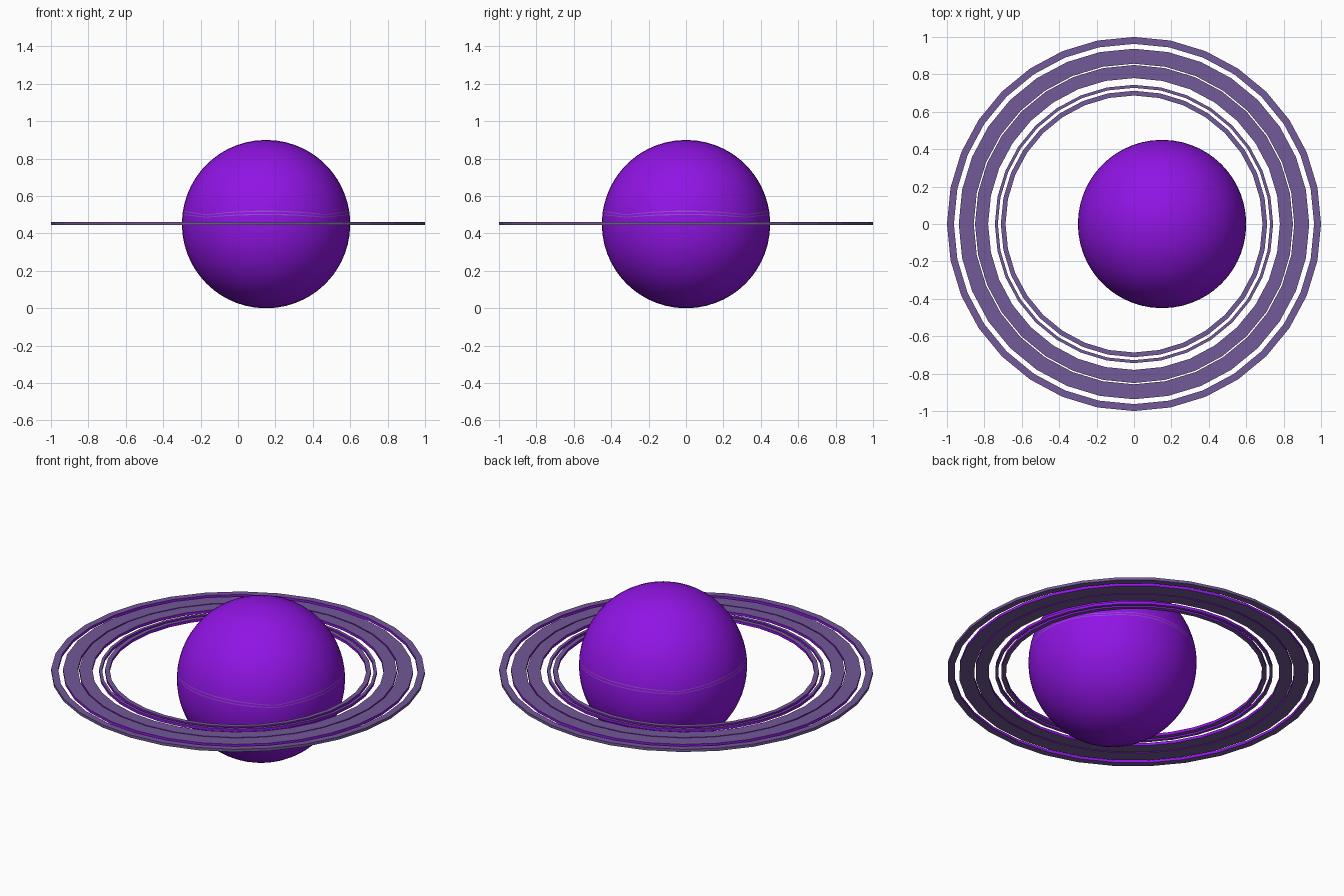
import bpy, bmesh, math

if "Cube" in bpy.data.objects:
    bpy.data.objects.remove(bpy.data.objects["Cube"])

def material(name, rgb):
    m = bpy.data.materials.new(name)
    m.diffuse_color = (*rgb, 1)
    m.use_nodes = True
    m.node_tree.nodes["Principled BSDF"].inputs["Base Color"].default_value = m.diffuse_color
    return m

PURPLE = material("purple", (0.28, 0.007, 0.78))
DUSTY = material("dusty_purple", (0.17, 0.10, 0.31))
PALE = material("pale_purple", (0.32, 0.06, 0.66))

def finish(name, bm, mats, location):
    me = bpy.data.meshes.new(name)
    bm.to_mesh(me)
    bm.free()
    ob = bpy.data.objects.new(name, me)
    ob.location = location
    bpy.context.collection.objects.link(ob)
    for m in mats:
        me.materials.append(m)
    return ob

# Planet: cube blown up to a sphere, with two pale stripes following its rows
R = 0.45
STRIPES = [(0.108, 0.122), (0.148, 0.162)]
bm = bmesh.new()
bmesh.ops.create_cube(bm, size=2)
bmesh.ops.subdivide_edges(bm, edges=bm.edges[:], cuts=15, use_grid_fill=True)
for z in [z for s in STRIPES for z in s]:
    bmesh.ops.bisect_plane(bm, geom=bm.verts[:] + bm.edges[:] + bm.faces[:],
                           plane_co=(0, 0, z), plane_no=(0, 0, 1))
for f in bm.faces:
    f.smooth = True
    z = f.calc_center_median().z
    f.material_index = int(any(a < z < b for a, b in STRIPES))
for v in bm.verts:
    # even spacing of the rows, then onto the sphere
    big = max(abs(c) for c in v.co)
    v.co = v.co.normalized() * R if big else v.co
finish("planet", bm, [PURPLE, PALE], (0.15, 0, R))

# Rings: flat 32-sided bands with vivid walls in the gaps
def ring(name, r_in, r_out, half=0.008, sides=32):
    bm = bmesh.new()
    loops = []
    for r, z in ((r_in, -half), (r_out, -half), (r_out, half), (r_in, half)):
        loops.append([bm.verts.new((r * math.cos(i * math.tau / sides),
                                    r * math.sin(i * math.tau / sides), z))
                      for i in range(sides)])
    for k in range(4):
        a, b = loops[k], loops[(k + 1) % 4]
        for i in range(sides):
            j = (i + 1) % sides
            f = bm.faces.new((a[i], a[j], b[j], b[i]))
            f.material_index = int(k == 3 or (k == 1 and r_out < 0.99))
    bmesh.ops.recalc_face_normals(bm, faces=bm.faces[:])
    finish(name, bm, [DUSTY, PURPLE], (0, 0, 0.452))

for n, (a, b) in enumerate([(0.687, 0.712), (0.728, 0.744), (0.78, 0.85),
                            (0.857, 0.937), (0.963, 1.0)]):
    ring(f"ring_{n + 1}", a, b)
